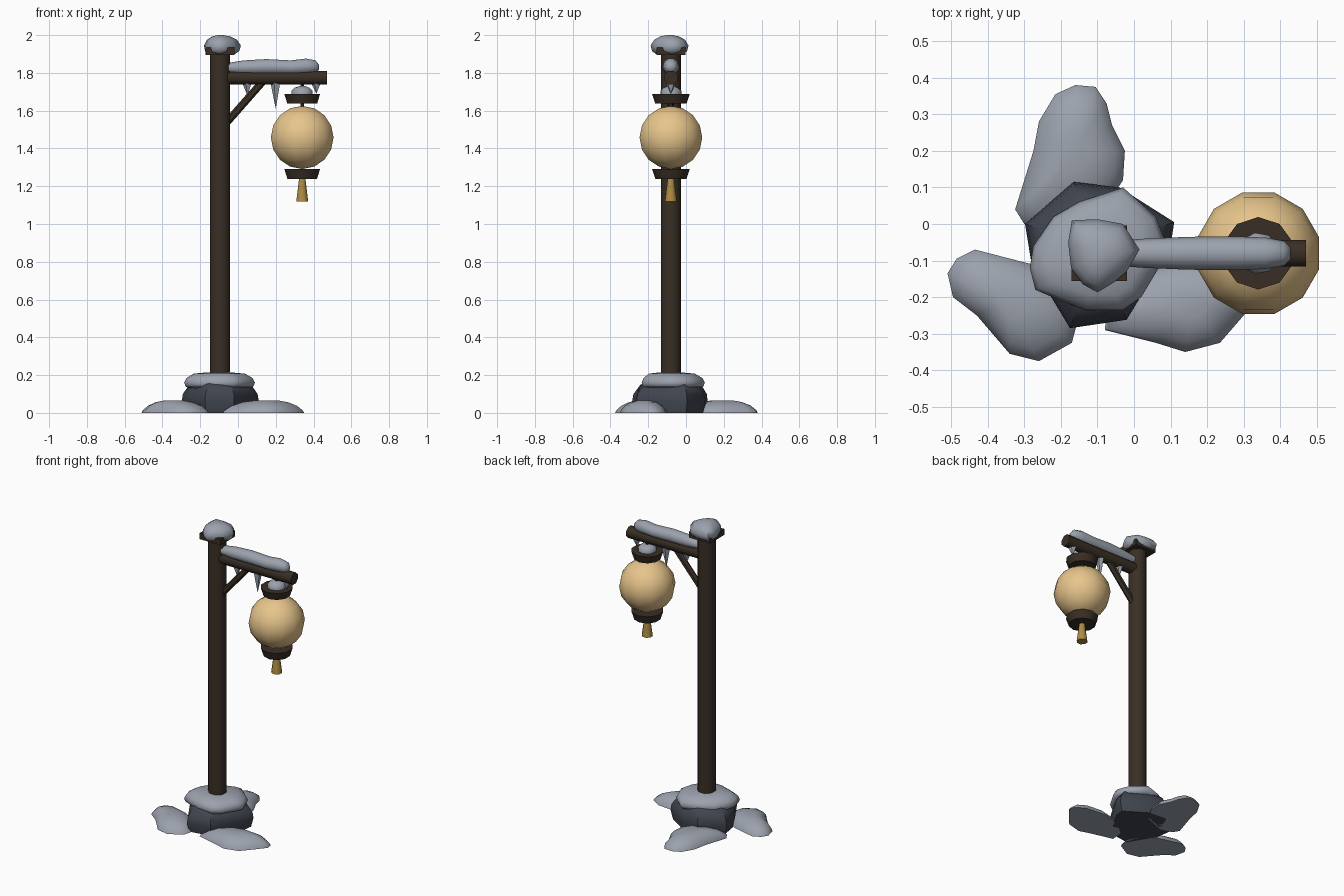
import bpy, bmesh, math
from mathutils import Vector

if "Cube" in bpy.data.objects:
    bpy.data.objects.remove(bpy.data.objects["Cube"])

PX, PY = -0.095, -0.08      # post axis
LX = 0.34                   # lantern axis


def material(name, rgb):
    m = bpy.data.materials.new(name)
    m.diffuse_color = (*rgb, 1)
    m.use_nodes = True
    m.node_tree.nodes["Principled BSDF"].inputs["Base Color"].default_value = m.diffuse_color
    return m


SNOW = material("snow grey", (0.33, 0.36, 0.42))
STONE = material("dark stone", (0.052, 0.06, 0.078))
WOOD = material("dark wood", (0.040, 0.028, 0.018))
PAPER = material("warm paper", (0.80, 0.56, 0.26))
GOLD = material("brass gold", (0.42, 0.26, 0.055))


def loft(name, rings, mat, angle=40):
    """Skin a stack of equal-length point rings and cap both ends."""
    bm = bmesh.new()
    rows = [[bm.verts.new(p) for p in ring] for ring in rings]
    n = len(rows[0])
    for a, b in zip(rows, rows[1:]):
        for i in range(n):
            j = (i + 1) % n
            bm.faces.new((a[i], a[j], b[j], b[i]))
    bm.faces.new(rows[0][::-1])
    bm.faces.new(rows[-1])
    bmesh.ops.remove_doubles(bm, verts=bm.verts, dist=1e-5)
    bmesh.ops.recalc_face_normals(bm, faces=bm.faces)
    me = bpy.data.meshes.new(name)
    bm.to_mesh(me)
    bm.free()
    ob = bpy.data.objects.new(name, me)
    bpy.context.collection.objects.link(ob)
    me.materials.append(mat)
    bpy.ops.object.select_all(action='DESELECT')
    ob.select_set(True)
    bpy.context.view_layer.objects.active = ob
    bpy.ops.object.shade_smooth_by_angle(angle=math.radians(angle))
    return ob


def lathe(name, x, y, profile, n, mat, angle=40):
    """Profile of (radius, z) turned about a vertical axis."""
    return loft(name, [[(x + r * math.cos((i + .5) * math.tau / n),
                         y + r * math.sin((i + .5) * math.tau / n), z)
                        for i in range(n)] for r, z in profile], mat, angle)


def mound(name, outline, layers, mat, angle=60):
    """Irregular outline scaled about its centre, layers of (scale, z)."""
    cx = sum(p[0] for p in outline) / len(outline)
    cy = sum(p[1] for p in outline) / len(outline)
    return loft(name, [[(cx + (x - cx) * s, cy + (y - cy) * s, z)
                        for x, y in outline] for s, z in layers], mat, angle)


def rod(name, a, b, r, n, mat):
    a, b = Vector(a), Vector(b)
    q = (b - a).to_track_quat('Z', 'Y')
    circle = [q @ Vector((r * math.cos((i + .5) * math.tau / n),
                          r * math.sin((i + .5) * math.tau / n), 0)) for i in range(n)]
    return loft(name, [[a + c for c in circle], [b + c for c in circle]], mat, 50)


# Stone footing and its snow collar
mound("footing_stone",
      [(-.165, .115), (-.04, .10), (.11, .005), (.10, -.06), (-.02, -.262),
       (-.175, -.285), (-.28, -.11), (-.298, 0)],
      [(.93, 0), (1, .06), (.97, .10), (.8, .15), (.55, .175)], STONE, 35)
mound("footing_snow",
      [(-.285, -.12), (-.27, -.18), (-.2, -.21), (-.13, -.235), (-.03, -.235),
       (.02, -.2), (.08, -.1), (.09, -.06), (.06, .02), (-.03, .10),
       (-.15, .06), (-.22, .02), (-.275, -.06)],
      [(.75, .13), (.95, .138), (1, .16), (.93, .185), (.72, .208), (.3, .215)], SNOW)

# Ground drifts
drifts = {
    "back": [(-.325, .04), (-.275, .2), (-.26, .28), (-.215, .355), (-.16, .38),
             (-.105, .375), (-.075, .33), (-.06, .27), (-.025, .2), (-.03, .12),
             (-.09, .03), (-.22, -.02), (-.3, 0)],
    "left": [(-.51, -.135), (-.485, -.095), (-.435, -.07), (-.28, -.11), (-.2, -.16),
             (-.15, -.25), (-.17, -.325), (-.26, -.375), (-.34, -.355),
             (-.43, -.25), (-.495, -.2)],
    "right": [(-.08, -.29), (.06, -.325), (.14, -.35), (.235, -.325), (.3, -.25),
              (.35, -.19), (.345, -.15), (.28, -.11), (.15, -.10), (.02, -.13),
              (-.07, -.21)],
}
for side, outline in drifts.items():
    mound(side + "_drift", outline,
          [(1, 0), (.96, .014), (.8, .038), (.55, .057), (.28, .066)], SNOW)

# Post with square cap
lathe("post", PX, PY, [(.057, .1), (.057, 1.91)], 8, WOOD, 50)
lathe("post_cap", PX, PY, [(.108, 1.895), (.108, 1.935)], 4, WOOD, 30)
mound("cap_snow",
      [(-.17, .01), (-.1, .013), (-.03, 0), (.015, -.07), (-.02, -.13),
       (-.055, -.16), (-.1, -.187), (-.14, -.165), (-.172, -.12), (-.18, -.05)],
      [(.72, 1.9), (.93, 1.915), (1, 1.945), (.82, 1.975), (.5, 1.993), (.15, 2.0)], SNOW)

# Arm, brace and arm snow
rod("arm", (-.1, PY, 1.775), (.47, PY, 1.775), .039, 8, WOOD)
rod("brace", (-.075, PY, 1.52), (.145, PY, 1.77), .02, 6, WOOD)
sections = [(-.05, .034, 1.80, 1.855), (.03, .04, 1.79, 1.868), (.15, .045, 1.79, 1.875),
            (.28, .046, 1.79, 1.868), (.36, .043, 1.792, 1.878), (.41, .034, 1.80, 1.868),
            (.428, .016, 1.815, 1.845)]
loft("arm_snow", [[(x, PY + w * math.cos(i * math.tau / 10),
                    (lo + hi) / 2 + (hi - lo) / 2 * math.sin(i * math.tau / 10))
                   for i in range(10)] for x, w, lo, hi in sections], SNOW, 60)

# Icicles
for i, (x, tip, r) in enumerate([(.05, 1.68, .024), (.2, 1.61, .027), (.415, 1.69, .024)]):
    lathe("icicle_%d" % (i + 1), x, PY, [(r, 1.755), (r * .95, 1.735), (0, tip)], 5, SNOW, 30)

# Lantern: globe, rims, hanger, snow and tassel
R, n = .17, 8
lathe("lantern_globe", LX, PY,
      [(R * 1.01 * math.sin(k * math.pi / n), 1.458 - .167 * math.cos(k * math.pi / n))
       for k in range(n + 1)], 12, PAPER, 60)
lathe("lantern_top_rim", LX, PY, [(.083, 1.637), (.099, 1.687)], 10, WOOD)
lathe("lantern_bottom_rim", LX, PY, [(.082, 1.238), (.099, 1.29)], 10, WOOD)
lathe("lantern_hanger", LX, PY, [(.012, 1.60), (.012, 1.76)], 6, WOOD)
lathe("lantern_snow", LX, PY, [(.057, 1.684), (.057, 1.705), (.04, 1.722), (.015, 1.73)],
      9, SNOW, 60)
lathe("tassel", LX, PY, [(.034, 1.12), (.018, 1.242)], 8, GOLD, 50)
